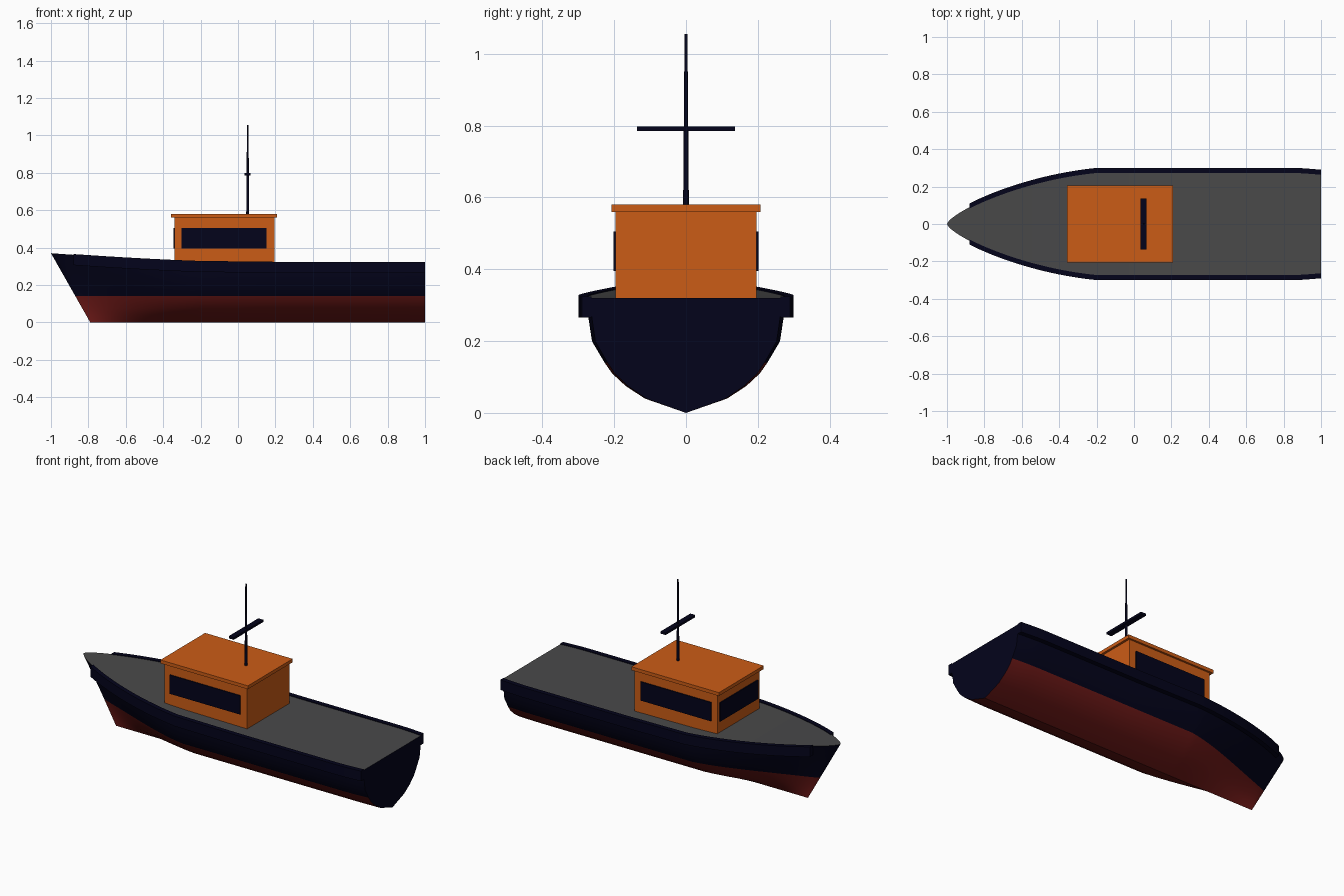
import bpy, bmesh, math

if "Cube" in bpy.data.objects:
    bpy.data.objects.remove(bpy.data.objects["Cube"])


def material(name, rgb):
    m = bpy.data.materials.new(name)
    m.diffuse_color = (*rgb, 1)
    m.use_nodes = True
    m.node_tree.nodes["Principled BSDF"].inputs["Base Color"].default_value = m.diffuse_color
    return m


NAVY = material("navy", (0.001, 0.001, 0.011))
RED = material("bottom red", (0.16, 0.010, 0.009))
GREY = material("deck grey", (0.067, 0.067, 0.068))
ORANGE = material("cabin orange", (0.6, 0.107, 0.008))


def finish(name, bm, mats, smooth=None):
    bmesh.ops.recalc_face_normals(bm, faces=bm.faces)
    me = bpy.data.meshes.new(name)
    bm.to_mesh(me)
    bm.free()
    ob = bpy.data.objects.new(name, me)
    bpy.context.collection.objects.link(ob)
    for m in mats:
        me.materials.append(m)
    if smooth:
        bpy.ops.object.select_all(action='DESELECT')
        ob.select_set(True)
        bpy.context.view_layer.objects.active = ob
        bpy.ops.object.shade_smooth_by_angle(angle=math.radians(smooth))
    return ob


def box(name, x, y, z, mat):
    bm = bmesh.new()
    bmesh.ops.create_cube(bm, size=1)
    for v in bm.verts:
        v.co = [a + (b - a) * (c + 0.5) for (a, b), c in zip((x, y, z), v.co)]
    return finish(name, bm, [mat])


# Hull lines: sheer height and deck half-width along x
MID, WATER = -0.2, 0.14


def sheer(x):
    return 0.32 + 0.05 * max(0, -x) ** 1.5


def half_width(x):
    if x < MID:
        t = max(0, (x + 1) / 0.8)
        return 0.28 * (math.sin(1.25 * t) / math.sin(1.25)) ** 0.7
    return 0.28 - 0.01 * max(0, (x - 0.85) / 0.15) ** 1.5


# Midship section: (height, width fraction) up to the waterline, then above it
LOW = [(0, 0), (0.04, 0.41), (0.075, 0.6), (0.11, 0.735), (WATER, 0.81)]
HIGH = [(0.33, 0.935), (0.66, 0.967), (1, 1)]


def section(x):
    top, w = sheer(x), half_width(x)
    t = min(1, (x + 1) / 0.8)
    rows = LOW + [(WATER + (top - WATER) * f, k) for f, k in HIGH]
    pts = []
    for z, k in rows:
        g = z / top
        vee = (1 - t) ** 1.3                     # sections turn V-shaped forward
        k = k * (1 - vee) + g * vee
        px = x + 0.21 * (1 - g) * (1 - t)        # raked stem
        pts.append((px, w * k, z))
    return pts


bow = [-1 + 0.8 * (i / 22) ** 1.5 for i in range(23)]
stations = bow + [0.2, 0.6, 0.85, 0.9, 0.95, 1]

# Hull with painted bottom, deck and transom
bm = bmesh.new()
rings = []
for x in stations:
    p = section(x)
    ring = [(a, -b, c) for a, b, c in reversed(p)] + p[1:]
    rings.append([bm.verts.new(c) for c in ring])
for r0, r1 in zip(rings, rings[1:]):
    n = len(r0)
    for j in range(n):
        k = (j + 1) % n
        f = bm.faces.new((r0[j], r1[j], r1[k], r0[k]))
        if j == n - 1:
            f.material_index = 2                 # deck
        elif max(v.co.z for v in f.verts) < WATER + 0.001:
            f.material_index = 1                 # below the waterline
bm.faces.new(rings[-1])                          # transom
bmesh.ops.remove_doubles(bm, verts=bm.verts, dist=0.0002)
finish("hull", bm, [NAVY, RED, GREY], 30)

# Rubbing rails along both sides
for side, label in ((-1, "front"), (1, "back")):
    bm = bmesh.new()
    loops = []
    for x in [-0.88] + [s for s in stations if s > -0.86]:
        w, z = half_width(x), sheer(x)
        loops.append([bm.verts.new((x, side * (w + dy), z + dz)) for dy, dz in
                      ((-0.007, -0.055), (0.02, -0.055), (0.02, 0.004), (-0.007, 0.004))])
    for a, b in zip(loops, loops[1:]):
        for j in range(4):
            k = (j + 1) % 4
            bm.faces.new((a[j], b[j], b[k], a[k]))
    bm.faces.new(loops[0])
    bm.faces.new(loops[-1])
    finish(label + "_rub_rail", bm, [NAVY], 30)

# Cabin, roof and windows
box("cabin", (-0.34, 0.196), (-0.196, 0.196), (0.315, 0.56), ORANGE)
box("cabin_roof", (-0.358, 0.209), (-0.207, 0.207), (0.56, 0.58), ORANGE)
box("front_window", (-0.302, 0.153), (-0.202, -0.195), (0.395, 0.505), NAVY)
box("back_window", (-0.302, 0.153), (0.195, 0.202), (0.395, 0.505), NAVY)
box("bow_window", (-0.346, -0.339), (-0.175, 0.175), (0.395, 0.505), NAVY)

# Tapered mast with crossbar
bm = bmesh.new()
bmesh.ops.create_cone(bm, cap_ends=True, segments=12, radius1=0.008, radius2=0.004, depth=0.475)
bmesh.ops.translate(bm, verts=bm.verts, vec=(0.052, 0, 0.8175))
finish("mast", bm, [NAVY], 40)
box("mast_crossbar", (0.036, 0.068), (-0.137, 0.137), (0.785, 0.798), NAVY)
